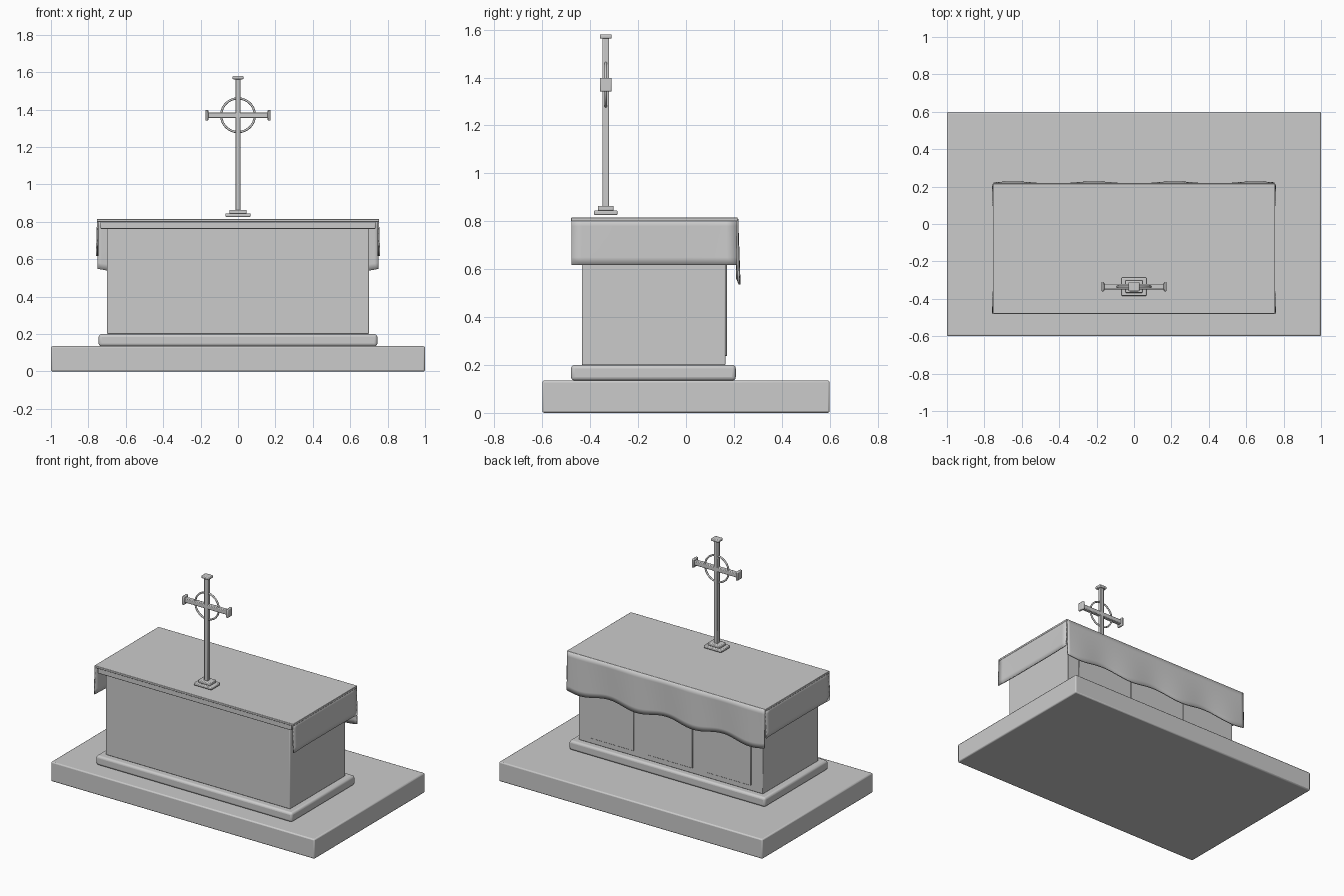
import bpy, bmesh, math

if "Cube" in bpy.data.objects:
    bpy.data.objects.remove(bpy.data.objects["Cube"])


def smooth(ob):
    bpy.ops.object.select_all(action='DESELECT')
    ob.select_set(True)
    bpy.context.view_layer.objects.active = ob
    bpy.ops.object.shade_smooth_by_angle(angle=math.radians(40))


def box(name, x0, x1, y0, y1, z0, z1, bevel=0.004, segments=2):
    bpy.ops.mesh.primitive_cube_add(size=1, location=((x0 + x1) / 2, (y0 + y1) / 2, (z0 + z1) / 2))
    ob = bpy.context.object
    ob.name = name
    ob.scale = (x1 - x0, y1 - y0, z1 - z0)
    bpy.ops.object.transform_apply(location=False, rotation=False, scale=True)
    if bevel:
        m = ob.modifiers.new("bevel", 'BEVEL')
        m.width, m.segments = bevel, segments
    smooth(ob)
    return ob


def sheet(name, fn, nu, nv, thickness):
    # thin cloth surface sampled from fn(u, v)
    bm = bmesh.new()
    g = [[bm.verts.new(fn(i / nu, j / nv)) for j in range(nv + 1)] for i in range(nu + 1)]
    for i in range(nu):
        for j in range(nv):
            bm.faces.new((g[i][j], g[i + 1][j], g[i + 1][j + 1], g[i][j + 1]))
    me = bpy.data.meshes.new(name)
    bm.to_mesh(me)
    bm.free()
    ob = bpy.data.objects.new(name, me)
    bpy.context.collection.objects.link(ob)
    m = ob.modifiers.new("thickness", 'SOLIDIFY')
    m.thickness, m.offset = thickness, 0
    smooth(ob)


# stone platform, plinth, body and table slab
box("platform", -1, 1, -0.6, 0.6, 0, 0.135, 0.008)
box("plinth", -0.745, 0.745, -0.48, 0.208, 0.135, 0.2, 0.015, 3)
box("altar_body", -0.7, 0.7, -0.435, 0.165, 0.2, 0.77)
box("table_slab", -0.735, 0.735, -0.472, 0.2, 0.763, 0.802)

# raised panels on the back face
for i in (-1, 0, 1):
    c = i * 0.445
    box("back_panel", c - 0.167, c + 0.167, 0.16, 0.171, 0.237, 0.7, 0.002, 1)

# cloth: flat top, two side drops and the wavy back drop
box("cloth_top", -0.755, 0.755, -0.48, 0.216, 0.8, 0.815, 0.003)
for s in (-1, 1):
    def side(u, v, s=s):
        flare = 0.006 * v * (2 * u - 1) ** 4
        return (s * (0.75 + flare), -0.478 + 0.69 * u, 0.812 - 0.195 * v)
    sheet("cloth_side_drop", side, 16, 6, 0.008)


def back(u, v):
    x = -0.75 + 1.5 * u
    w = math.cos(2 * math.pi * (x - 0.65) / 0.432)
    return (x, 0.214 + (0.004 + 0.006 * w) * v, 0.812 - (0.262 + 0.014 * w) * v)


sheet("cloth_back_drop", back, 72, 8, 0.008)

# standing cross: stepped foot, shaft, arms, flared ends and ring
Y, C = -0.335, 1.37
box("cross_foot", -0.067, 0.067, Y - 0.049, Y + 0.049, 0.826, 0.845, 0.005)
box("cross_foot_step", -0.046, 0.046, Y - 0.033, Y + 0.033, 0.843, 0.864, 0.005)
box("cross_shaft", -0.014, 0.014, Y - 0.014, Y + 0.014, 0.86, 1.57, 0.004)
box("cross_arms", -0.168, 0.168, Y - 0.014, Y + 0.014, C - 0.015, C + 0.015, 0.004)
box("cross_top_end", -0.029, 0.029, Y - 0.025, Y + 0.025, 1.562, 1.58, 0.005)
for s in (-1, 1):
    box("cross_arm_end", s * 0.167 - 0.008, s * 0.167 + 0.008, Y - 0.025, Y + 0.025,
        C - 0.029, C + 0.029, 0.005)
bpy.ops.mesh.primitive_torus_add(location=(0, Y, C), rotation=(math.pi / 2, 0, 0), major_radius=0.09,
                                 minor_radius=0.006, major_segments=48, minor_segments=10)
bpy.context.object.name = "cross_ring"
smooth(bpy.context.object)
